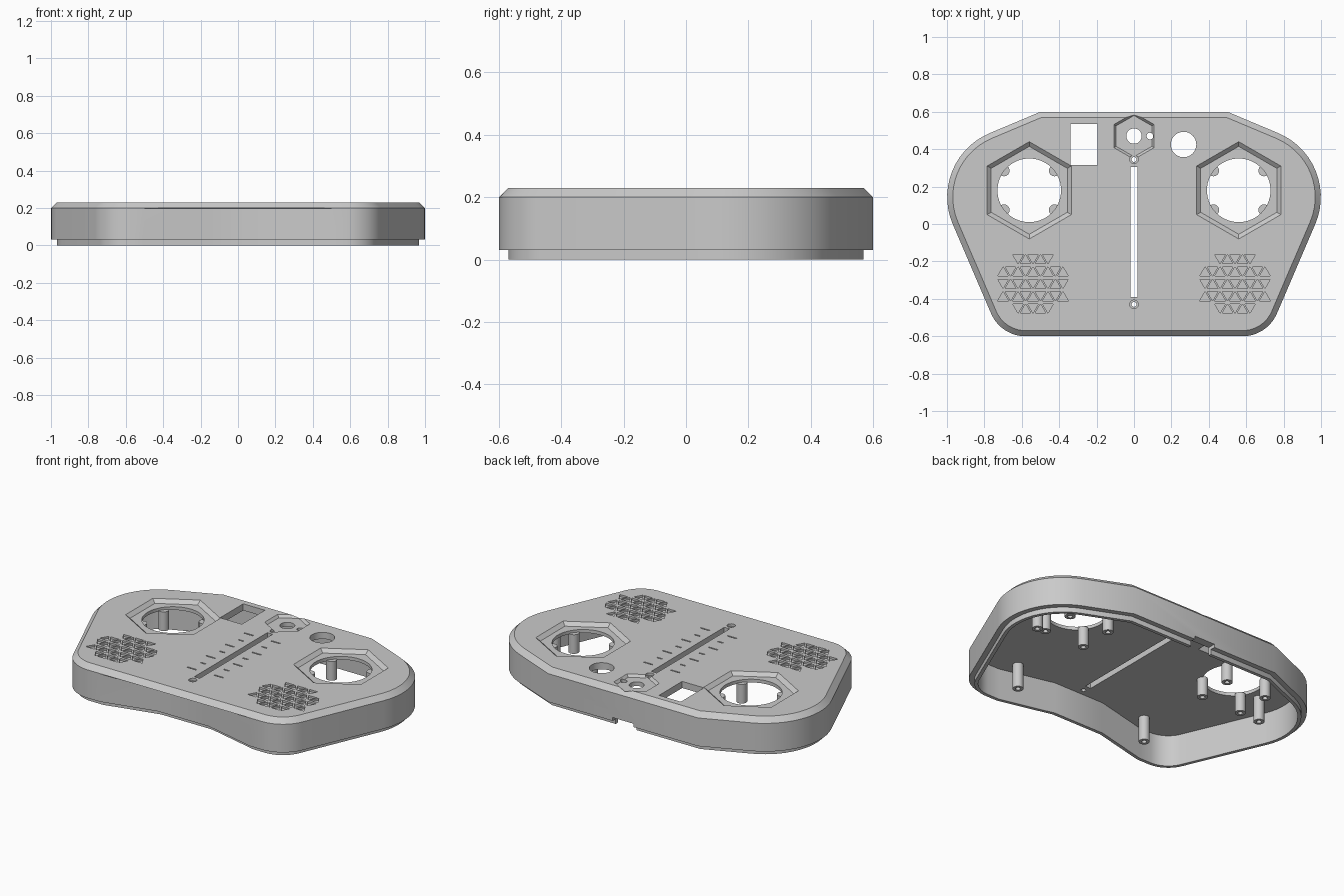
import bpy, bmesh, math
from mathutils import Vector

cube = bpy.data.objects.get("Cube")
if cube:
    bpy.data.objects.remove(cube, do_unlink=True)

grey = bpy.data.materials.new("plain grey")
grey.use_nodes = True
colour = (0.59, 0.59, 0.59, 1)
grey.diffuse_color = colour
grey.node_tree.nodes["Principled BSDF"].inputs["Base Color"].default_value = colour

TOP, CEILING = 0.23, 0.19
# Corner points and their rounding radius, counter-clockwise
CORNERS = [(0.5, 0.6, 0), (-0.5, 0.6, 0), (-1.116, 0.341, 0.37), (-0.712, -0.6, 0.2),
           (0.712, -0.6, 0.2), (1.116, 0.341, 0.37)]


def outline(z, inset, bow=0.0):
    """Rounded case outline; bow pushes the middle of the front wall inward."""
    ring = []
    for i, (x, y, r) in enumerate(CORNERS):
        p = Vector((x, y))
        a = (Vector(CORNERS[i - 1][:2]) - p).normalized()
        b = (Vector(CORNERS[(i + 1) % 6][:2]) - p).normalized()
        angle = a.angle(b)
        p = p + (a + b) * inset / math.sin(angle)
        if r == 0:
            ring.append(p)
        else:
            r -= inset
            middle = (a + b).normalized()
            centre = p + middle * r / math.sin(angle / 2)
            # Arc from the tangent point on one side to the other
            facing = math.atan2(-middle.y, -middle.x)
            half = (math.pi - angle) / 2
            for k in range(15):
                t = facing + half * (k / 7 - 1)
                ring.append(centre + Vector((math.cos(t), math.sin(t))) * r)
        if i == 3:
            for fx, push in ((-0.5, 0), (-0.17, bow), (0.17, bow), (0.5, 0)):
                ring.append(Vector((fx, -0.6 + inset + push)))
    return [(q.x, q.y, z) for q in ring]


def polygon(cx, cy, z, r, sides, turn=math.pi / 2):
    return [(cx + r * math.cos(turn + math.tau * k / sides),
             cy + r * math.sin(turn + math.tau * k / sides), z) for k in range(sides)]


def loft(bm, rings):
    """Joins rings of equal length into a closed solid."""
    loops = [[bm.verts.new(p) for p in ring] for ring in rings]
    n = len(loops[0])
    for low, high in zip(loops, loops[1:]):
        for k in range(n):
            bm.faces.new((low[k], low[(k + 1) % n], high[(k + 1) % n], high[k]))
    bm.faces.new(loops[0][::-1])
    bm.faces.new(loops[-1])


def box(bm, x0, x1, y0, y1, z0, z1):
    loft(bm, [[(x0, y0, z), (x1, y0, z), (x1, y1, z), (x0, y1, z)] for z in (z0, z1)])


def drill(bm, cx, cy, r, z0, z1, sides=40, turn=math.pi / 2):
    loft(bm, [polygon(cx, cy, z, r, sides, turn) for z in (z0, z1)])


def hex_recess(bm, cx, cy, outer, inner, depth):
    loft(bm, [polygon(cx, cy, TOP - depth, inner, 6), polygon(cx, cy, TOP, outer, 6),
              polygon(cx, cy, TOP + 0.05, outer, 6)])


def make(name, bm):
    bmesh.ops.recalc_face_normals(bm, faces=bm.faces)
    mesh = bpy.data.meshes.new(name)
    bm.to_mesh(mesh)
    bm.free()
    mesh.materials.append(grey)
    obj = bpy.data.objects.new(name, mesh)
    bpy.context.scene.collection.objects.link(obj)
    return obj


def activate(obj):
    bpy.ops.object.select_all(action='DESELECT')
    obj.select_set(True)
    bpy.context.view_layer.objects.active = obj


# Hollow case: ceiling, inner wall, stepped lip, outer wall, chamfer, top
BOW = 0.08
bm = bmesh.new()
loft(bm, [outline(CEILING, 0.05, BOW), outline(0, 0.05, BOW), outline(0, 0.03, BOW),
          outline(0.03, 0.03, BOW), outline(0.03, 0, BOW), outline(0.198, 0, BOW),
          outline(0.2, 0), outline(TOP, 0.03)])
case = make("case_shell", bm)

# Shallow recesses in the top
cuts = bmesh.new()
for side in (-1, 1):
    hex_recess(cuts, side * 0.56, 0.18, 0.26, 0.235, 0.02)
    # Speaker pattern of small triangles
    for row in range(-2, 3):
        for col in range(-4, 5):
            x, y = col * 0.04, row * 0.066
            if math.hypot(x, y) < 0.175:
                up = 1 if (row + col) % 2 else -1
                drill(cuts, side * 0.54 + x, -0.32 + y - up * 0.008, 0.033,
                      TOP - 0.012, TOP + 0.05, 3, up * math.pi / 2)
    # Scale marks beside the slider
    for k in range(7):
        near, far = 0.06, 0.12 if k % 2 == 0 else 0.095
        y = -0.31 + k * 0.09
        xs = sorted((side * near, side * far))
        box(cuts, xs[0], xs[1], y - 0.004, y + 0.004, TOP - 0.008, TOP + 0.05)
hex_recess(cuts, 0, 0.47, 0.124, 0.11, 0.015)
recesses = make("recess_cutter", cuts)

# Through holes and the cable notch at the back
cuts = bmesh.new()
LOW, HIGH = 0.12, 0.3
for side in (-1, 1):
    drill(cuts, side * 0.56, 0.18, 0.17, LOW, HIGH, 56)
# Countersunk screw holes at the slider ends
for y in (0.345, -0.43):
    loft(cuts, [polygon(0, y, z, r, 24) for z, r in
                ((LOW, 0.013), (TOP - 0.015, 0.013), (TOP - 0.015, 0.023), (HIGH, 0.023))])
drill(cuts, 0, 0.47, 0.041, LOW, HIGH)
drill(cuts, 0.085, 0.47, 0.018, LOW, HIGH, 20)
drill(cuts, 0.265, 0.425, 0.068, LOW, HIGH)
box(cuts, -0.34, -0.195, 0.315, 0.535, LOW, HIGH)
box(cuts, -0.018, 0.018, -0.39, 0.305, LOW, HIGH)
box(cuts, -0.07, 0.07, 0.5, 0.7, -0.05, 0.05)
holes = make("hole_cutter", cuts)

for cutter in (recesses, holes):
    cutter.hide_render = True
    mod = case.modifiers.new("cut", 'BOOLEAN')
    mod.operation = 'DIFFERENCE'
    mod.solver = 'EXACT'
    mod.object = cutter
    activate(case)
    bpy.ops.object.modifier_apply(modifier=mod.name)
    bpy.data.objects.remove(cutter, do_unlink=True)
activate(case)
bpy.ops.object.shade_smooth_by_angle(angle=math.radians(25))


# Hollow screw posts hanging from the ceiling
def post(name, x, y, end):
    bm = bmesh.new()
    loft(bm, [polygon(x, y, z, r, 24) for z, r in
              ((CEILING - 0.02, 0.014), (end, 0.014), (end, 0.03), (CEILING + 0.005, 0.03))])
    activate(make(name, bm))
    bpy.ops.object.shade_smooth_by_angle(angle=math.radians(30))


for side, label in ((-1, "right"), (1, "left")):
    for dx in (-0.135, 0.135):
        for dy in (-0.105, 0.105):
            post(label + "_knob_post", side * 0.56 + dx, 0.18 + dy, 0.08)
    post(label + "_front_post", side * 0.45, -0.45, 0.04)
    post(label + "_side_post", side * 0.79, 0.12, 0.04)
